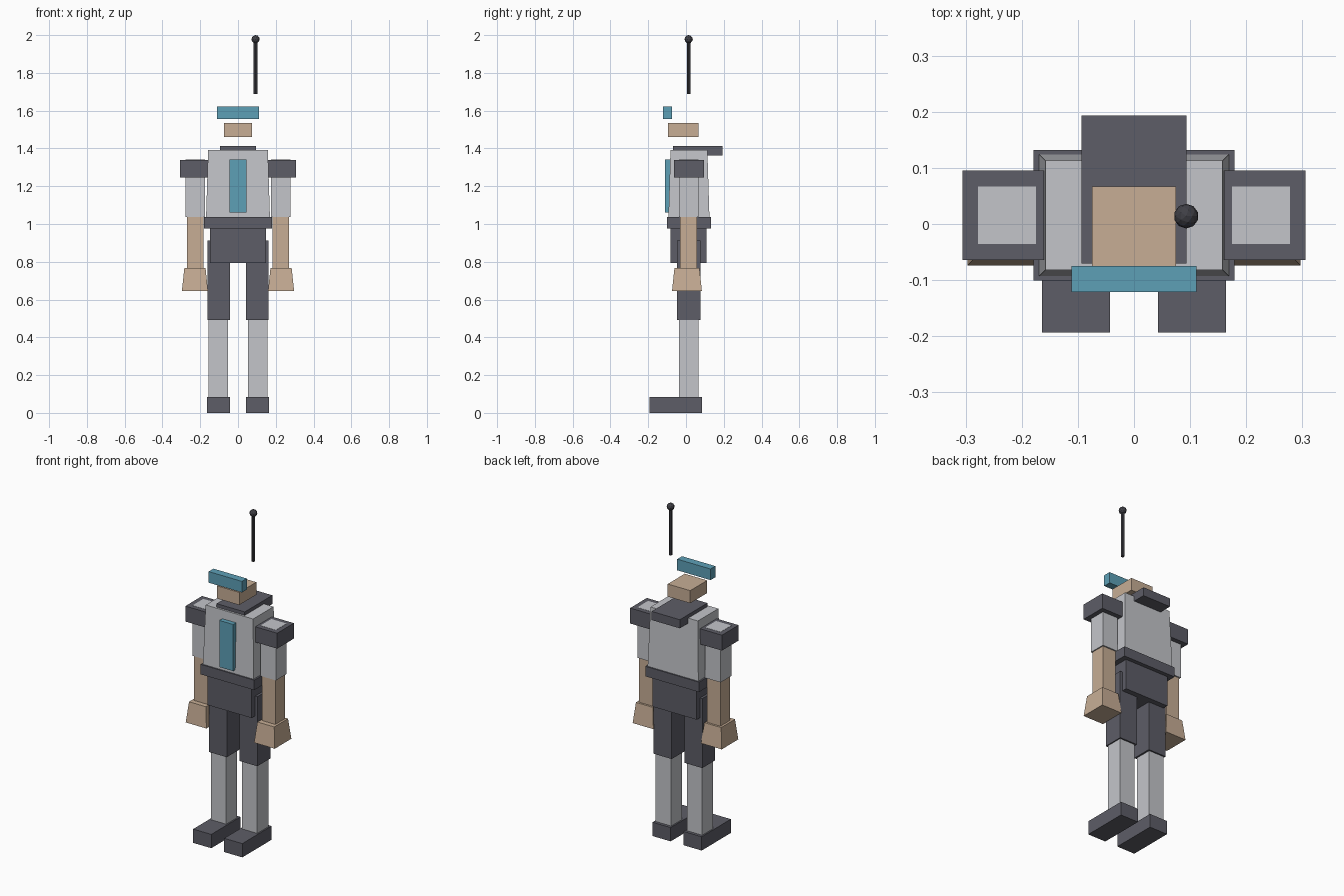
import bpy
import bmesh
from mathutils import Matrix

if "Cube" in bpy.data.objects:
    bpy.data.objects.remove(bpy.data.objects["Cube"], do_unlink=True)


def material(name, rgb):
    mat = bpy.data.materials.new(name)
    mat.use_nodes = True
    color = (*rgb, 1.0)
    mat.diffuse_color = color
    mat.node_tree.nodes["Principled BSDF"].inputs["Base Color"].default_value = color
    return mat


LIGHT = material("light grey cloth", (0.55, 0.56, 0.59))
DARK = material("dark grey armour", (0.11, 0.11, 0.135))
TAN = material("tan skin", (0.57, 0.42, 0.30))
BLUE = material("teal blue glass", (0.11, 0.35, 0.47))
BLACK = material("charcoal metal", (0.05, 0.05, 0.06))


def add(name, bm, mat):
    mesh = bpy.data.meshes.new(name)
    bm.to_mesh(mesh)
    bm.free()
    mesh.materials.append(mat)
    obj = bpy.data.objects.new(name, mesh)
    bpy.context.collection.objects.link(obj)
    return obj


def box(name, mat, xs, ys, zs, taper=0.0):
    """Box from ranges; taper pulls the four top edges inward."""
    bm = bmesh.new()
    bmesh.ops.create_cube(bm, size=1)
    for v in bm.verts:
        sx, sy, sz = (1 if c > 0 else -1 for c in v.co)
        inset = taper if sz > 0 else 0
        v.co = (xs[sx > 0] - sx * inset, ys[sy > 0] - sy * inset, zs[sz > 0])
    return add(name, bm, mat)


def pair(name, mat, xs, ys, zs, taper=0.0):
    box("left_" + name, mat, xs, ys, zs, taper)
    box("right_" + name, mat, (-xs[1], -xs[0]), ys, zs, taper)


# Legs
pair("boot", DARK, (0.043, 0.164), (-0.193, 0.085), (0, 0.083))
pair("shin", LIGHT, (0.052, 0.155), (-0.038, 0.067), (0.083, 0.493))
pair("thigh", DARK, (0.042, 0.162), (-0.047, 0.076), (0.493, 0.912))

# Torso
box("pelvis", DARK, (-0.147, 0.147), (-0.081, 0.108), (0.793, 0.977))
box("belt", DARK, (-0.179, 0.179), (-0.101, 0.132), (0.977, 1.037))
box("torso", LIGHT, (-0.169, 0.169), (-0.093, 0.124), (1.037, 1.393), 0.011)
box("chest_panel", BLUE, (-0.046, 0.046), (-0.111, -0.08), (1.06, 1.341))
box("collar", DARK, (-0.094, 0.094), (-0.07, 0.193), (1.362, 1.414))

# Arms
pair("shoulder_pad", DARK, (0.16, 0.306), (-0.064, 0.095), (1.247, 1.34))
pair("upper_arm", LIGHT, (0.175, 0.278), (-0.036, 0.067), (1.037, 1.341))
pair("forearm", TAN, (0.182, 0.271), (-0.031, 0.059), (0.768, 1.037))
pair("hand", TAN, (0.159, 0.297), (-0.074, 0.084), (0.645, 0.768), 0.013)

# Floating head pieces
box("face", TAN, (-0.075, 0.075), (-0.095, 0.067), (1.46, 1.536))
box("visor", BLUE, (-0.111, 0.111), (-0.121, -0.075), (1.555, 1.622))

# Antenna
bm = bmesh.new()
bmesh.ops.create_cone(bm, cap_ends=True, segments=8, radius1=0.01, radius2=0.01,
                      depth=0.29, matrix=Matrix.Translation((0.093, 0.014, 1.833)))
add("antenna_rod", bm, BLACK)
bm = bmesh.new()
bmesh.ops.create_icosphere(bm, subdivisions=2, radius=0.022,
                           matrix=Matrix.Translation((0.093, 0.014, 1.978)))
add("antenna_tip", bm, BLACK)
